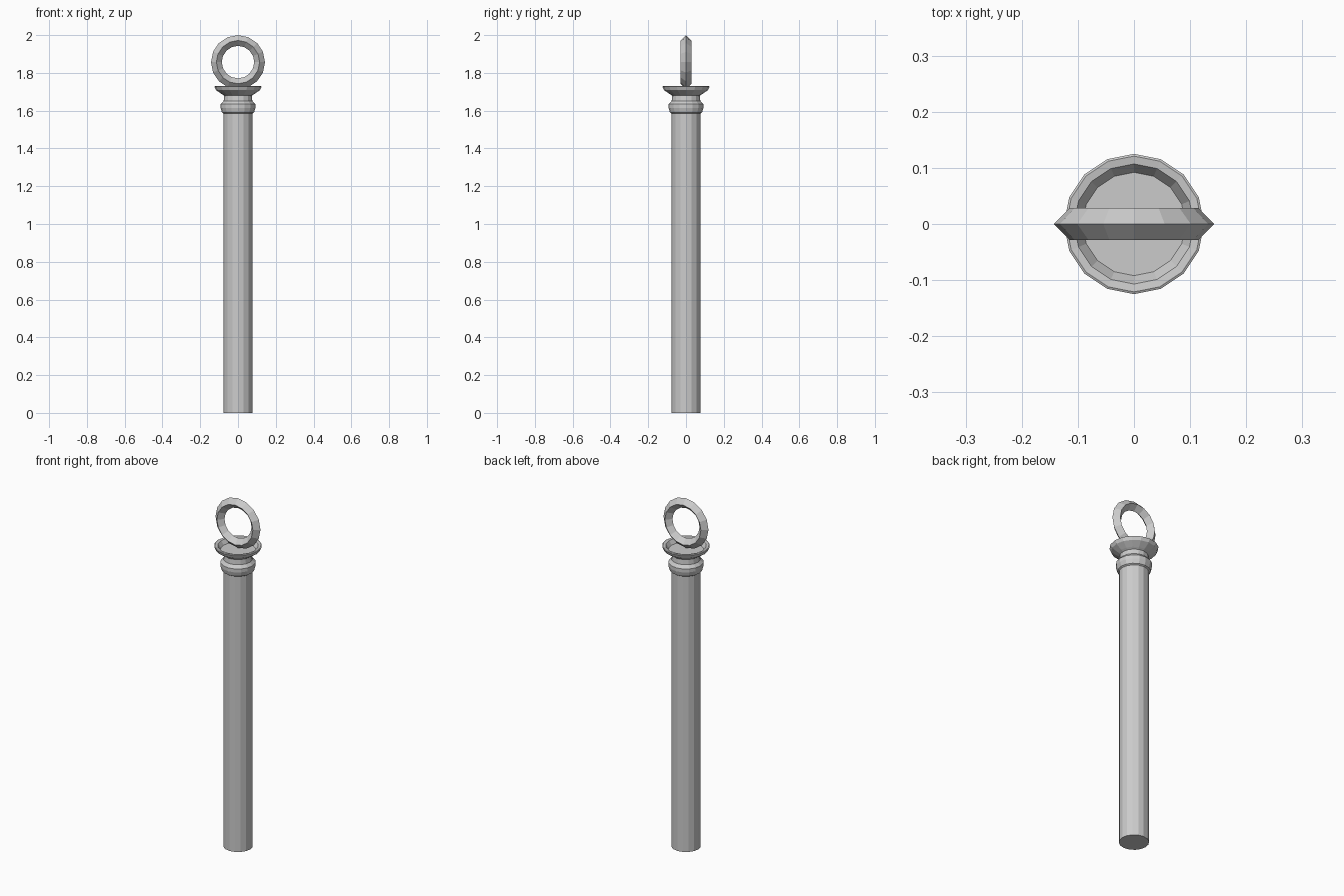
import bpy, bmesh
from math import cos, sin, pi

if "Cube" in bpy.data.objects:
    bpy.data.objects.remove(bpy.data.objects["Cube"])

SIDES = 16


def make_object(name, bm):
    bmesh.ops.recalc_face_normals(bm, faces=bm.faces)
    mesh = bpy.data.meshes.new(name)
    bm.to_mesh(mesh)
    bm.free()
    obj = bpy.data.objects.new(name, mesh)
    bpy.context.collection.objects.link(obj)
    return obj


def bridge(bm, a, b):
    n = len(a)
    for i in range(n):
        j = (i + 1) % n
        bm.faces.new((a[i], a[j], b[j], b[i]))


def lathe(name, profile):
    """Revolve (radius, z) points about z and cap both ends."""
    bm = bmesh.new()
    rings = [[bm.verts.new((r * cos(2 * pi * i / SIDES), r * sin(2 * pi * i / SIDES), z))
              for i in range(SIDES)] for r, z in profile]
    for a, b in zip(rings, rings[1:]):
        bridge(bm, a, b)
    bm.faces.new(rings[0])
    bm.faces.new(rings[-1])
    return make_object(name, bm)


# Post with collar, neck and dished cap
lathe("post", [
    (0.077, 0.0), (0.077, 1.585),                                    # shaft
    (0.085, 1.59), (0.092, 1.615), (0.092, 1.635), (0.076, 1.652),   # collar
    (0.073, 1.68),                                                   # neck
    (0.085, 1.687), (0.117, 1.709), (0.125, 1.728),                  # cap flare
    (0.121, 1.730), (0.107, 1.728), (0.092, 1.705),                  # rim and dish
])

# Upright ring with a diamond cross-section
MAJOR, MINOR, CENTRE_Z = 0.1145, 0.0285, 1.857
bm = bmesh.new()
sections = []
for i in range(SIDES):
    a = 2 * pi * i / SIDES
    section = []
    for k in range(4):
        r = MAJOR + MINOR * cos(k * pi / 2)
        section.append(bm.verts.new((r * cos(a), MINOR * sin(k * pi / 2), CENTRE_Z + r * sin(a))))
    sections.append(section)
for i in range(SIDES):
    bridge(bm, sections[i], sections[(i + 1) % SIDES])
make_object("tether_ring", bm)
